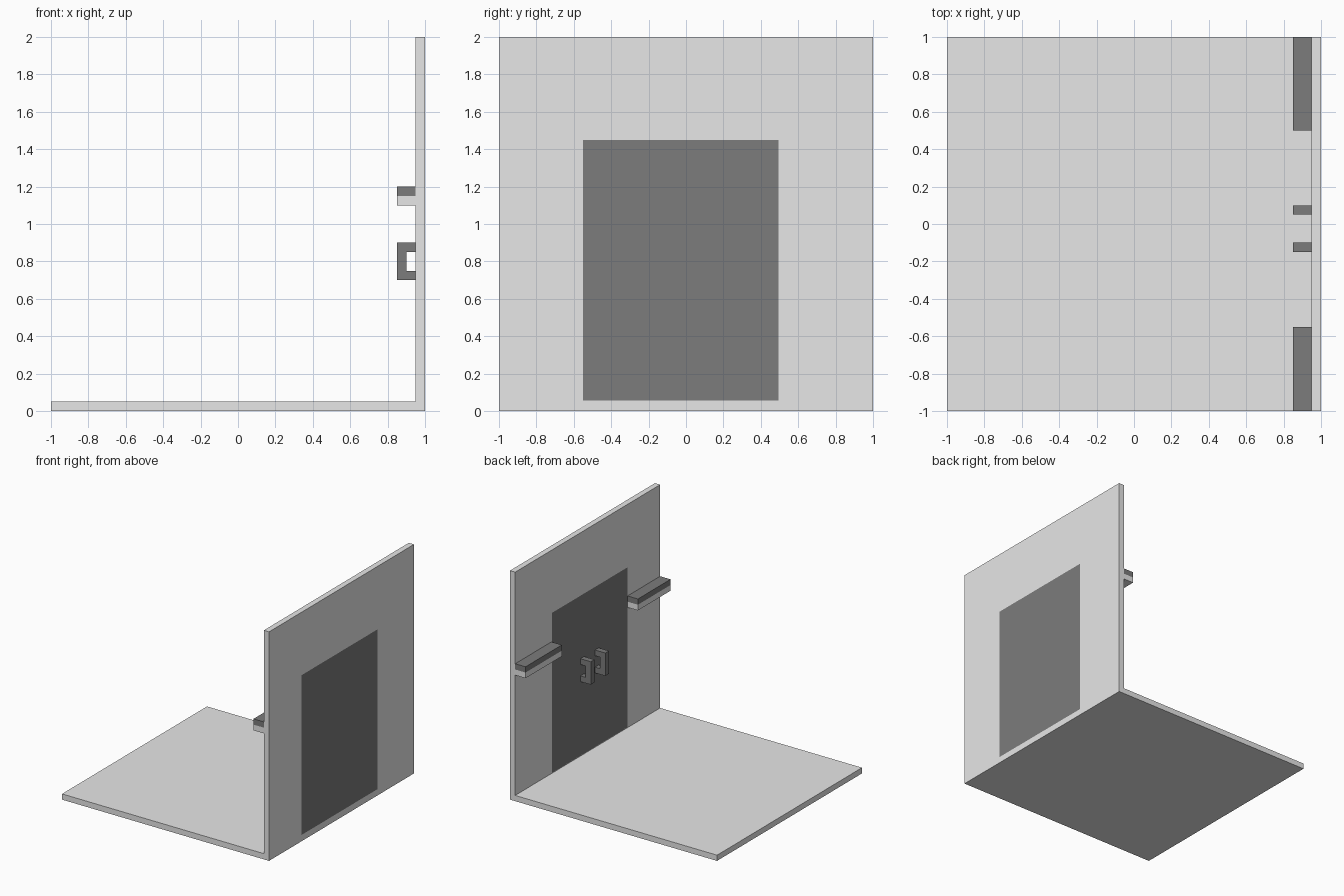
import bpy, bmesh
from mathutils import Vector

if "Cube" in bpy.data.objects:
    bpy.data.objects.remove(bpy.data.objects["Cube"])


def material(name, v):
    m = bpy.data.materials.new(name)
    m.diffuse_color = (v, v, v, 1)
    m.use_nodes = True
    m.node_tree.nodes["Principled BSDF"].inputs["Base Color"].default_value = m.diffuse_color
    return m


LIGHT = material("light_grey", 0.8)
DARK = material("dark_grey", 0.2)


def extrude_profile(name, points, y0, y1, cuts=(), is_dark=lambda c: True):
    """Extrude an x/z outline along y, cut it by planes, colour faces by rule."""
    bm = bmesh.new()
    face = bm.faces.new([bm.verts.new((x, y0, z)) for x, z in points])
    res = bmesh.ops.extrude_face_region(bm, geom=[face])
    verts = [v for v in res["geom"] if isinstance(v, bmesh.types.BMVert)]
    bmesh.ops.translate(bm, verts=verts, vec=(0, y1 - y0, 0))
    for axis, pos in cuts:
        n = Vector((0, 0, 0))
        n[axis] = 1
        bmesh.ops.bisect_plane(bm, geom=bm.verts[:] + bm.edges[:] + bm.faces[:],
                               plane_co=n * pos, plane_no=n)
    bmesh.ops.recalc_face_normals(bm, faces=bm.faces[:])
    for f in bm.faces:
        f.material_index = int(is_dark(f.calc_center_median()))
    me = bpy.data.meshes.new(name)
    bm.to_mesh(me)
    bm.free()
    me.materials.append(LIGHT)
    me.materials.append(DARK)
    ob = bpy.data.objects.new(name, me)
    bpy.context.collection.objects.link(ob)
    return ob


# Floor and wall in one L-shaped piece, with the flush door coloured on both sides
Y0, Y1, Z0, Z1 = -0.55, 0.495, 0.055, 1.45
extrude_profile(
    "floor_and_wall",
    [(-1, 0), (1, 0), (1, 2), (0.95, 2), (0.95, 0.05), (-1, 0.05)], -1, 1,
    cuts=[(1, Y0), (1, Y1), (2, Z0), (2, Z1)],
    is_dark=lambda c: c.x > 0.94 and Y0 < c.y < Y1 and Z0 < c.z < Z1)

# Rails beside the door: light lower half, dark upper half
for name, a, b in (("rail_front", -1, -0.55), ("rail_back", 0.5, 1)):
    extrude_profile(name, [(0.85, 1.1), (0.95, 1.1), (0.95, 1.2), (0.85, 1.2)],
                    a, b, cuts=[(2, 1.15)], is_dark=lambda c: c.z > 1.15)

# Pair of bracket-shaped door handles
for name, a in (("handle_front", -0.15), ("handle_back", 0.05)):
    extrude_profile(name, [(0.85, 0.7), (0.95, 0.7), (0.95, 0.75), (0.9, 0.75),
                           (0.9, 0.85), (0.95, 0.85), (0.95, 0.9), (0.85, 0.9)],
                    a, a + 0.05)
